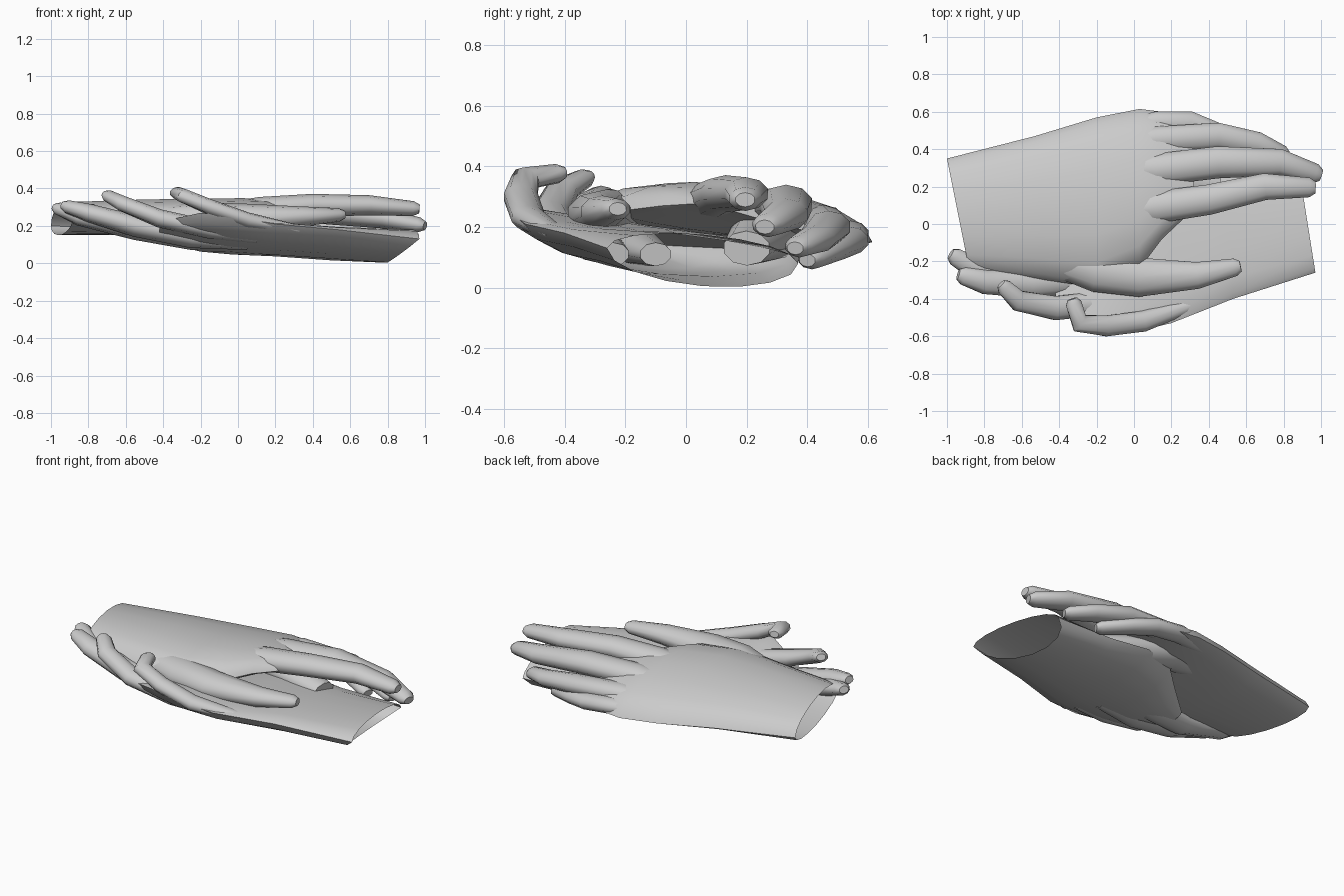
import bpy, bmesh, math
from mathutils import Vector

cube = bpy.data.objects.get("Cube")
if cube:
    bpy.data.objects.remove(cube, do_unlink=True)

skin = bpy.data.materials.new("plain_grey")
skin.use_nodes = True
GREY = (0.6, 0.6, 0.6, 1)
skin.diffuse_color = GREY
skin.node_tree.nodes["Principled BSDF"].inputs["Base Color"].default_value = GREY

MID = 0.19   # height of the point through which the two palms mirror


def invert(p):
    return Vector((-p[0], -p[1], 2 * MID - p[2]))


def loft(name, rings, cap_start, cap_end):
    """Skin a list of equal rings, optionally closing the ends."""
    bm = bmesh.new()
    loops = [[bm.verts.new(p) for p in ring] for ring in rings]
    n = len(loops[0])
    for a, b in zip(loops, loops[1:]):
        for i in range(n):
            j = (i + 1) % n
            bm.faces.new((a[i], a[j], b[j], b[i]))
    if cap_start:
        bm.faces.new(loops[0][::-1])
    if cap_end:
        bm.faces.new(loops[-1])
    bmesh.ops.recalc_face_normals(bm, faces=bm.faces)
    mesh = bpy.data.meshes.new(name)
    bm.to_mesh(mesh)
    bm.free()
    mesh.materials.append(skin)
    ob = bpy.data.objects.new(name, mesh)
    bpy.context.collection.objects.link(ob)
    bpy.ops.object.select_all(action='DESELECT')
    ob.select_set(True)
    bpy.context.view_layer.objects.active = ob
    bpy.ops.object.shade_smooth_by_angle(angle=math.radians(50))


def palm_ring(x, skew, cut, y_thumb, y_little, z_thumb, z_little, back, under, n=16):
    """Arched section: high on the back of the hand, shallow under the palm."""
    ring = []
    for i in range(n):
        a = math.tau * i / n
        f = (1 + math.cos(a)) / 2
        s = math.sin(a)
        z = z_thumb + (z_little - z_thumb) * f + s * (back if s > 0 else under)
        ring.append(Vector((x + skew * (1 - 2 * f) + cut * max(s, 0),
                            y_thumb + (y_little - y_thumb) * f, z)))
    return ring


def digit(name, path, widths, flat=0.72, n=10):
    """Tapered finger along a path, with a small blunt tip."""
    pts = [Vector(p) for p in path]
    end = (pts[-1] - pts[-2]).normalized()
    pts.insert(-1, pts[-1] - end * widths[-1] * 0.6)
    sizes = list(widths) + [widths[-1] * 0.6]
    rings = []
    for k, p in enumerate(pts):
        t = (pts[min(k + 1, len(pts) - 1)] - pts[max(k - 1, 0)]).normalized()
        side = t.cross(Vector((0, 0, 1))).normalized()
        up = side.cross(t)
        rings.append([p + side * sizes[k] * math.cos(math.tau * (i + .5) / n)
                      + up * sizes[k] * flat * math.sin(math.tau * (i + .5) / n)
                      for i in range(n)])
    loft(name, rings, True, True)


# Forearm stubs, palms and knuckles, open at the wrist
upper_palm = [palm_ring(*r) for r in (
    (-0.94, 0.06, 0, -0.25, 0.35, 0.25, 0.20, 0.10, 0.07),
    (-0.50, 0.03, 0, -0.30, 0.47, 0.24, 0.18, 0.13, 0.05),
    (-0.20, 0.00, 0, -0.34, 0.57, 0.24, 0.16, 0.14, 0.03),
    (0.03, 0.00, 0, -0.24, 0.615, 0.25, 0.15, 0.14, 0.03),
    (0.15, 0.00, 0, -0.08, 0.60, 0.27, 0.15, 0.11, 0.02),
    (0.32, 0.00, 0, 0.08, 0.53, 0.28, 0.16, 0.05, 0.01))]
lower_palm = [palm_ring(*r) for r in (
    (-0.92, 0.05, 0.12, -0.37, 0.26, 0.30, 0.25, 0.10, 0.07),
    (-0.50, 0.03, 0, -0.37, 0.40, 0.29, 0.20, 0.11, 0.04),
    (-0.20, 0.00, 0, -0.37, 0.53, 0.26, 0.17, 0.12, 0.03),
    (0.03, 0.00, 0, -0.28, 0.585, 0.25, 0.13, 0.13, 0.02),
    (0.20, 0.00, 0, -0.12, 0.57, 0.25, 0.11, 0.12, 0.01),
    (0.42, 0.00, 0, 0.08, 0.46, 0.24, 0.16, 0.05, 0.01))]
loft("upper_palm", upper_palm, False, True)
loft("lower_palm", [[invert(p) for p in r] for r in lower_palm], False, True)

# Thumbs: the lower one presses up into the upper palm
thumb_widths = (0.08, 0.12, 0.11, 0.075, 0.05)
digit("upper_thumb", [(-0.50, -0.17, 0.24), (-0.20, -0.25, 0.24), (0.03, -0.285, 0.24),
                      (0.34, -0.275, 0.25), (0.57, -0.225, 0.26)], thumb_widths)
digit("lower_thumb", [(0.45, 0.20, 0.13), (0.15, 0.26, 0.17), (-0.05, 0.28, 0.21),
                      (-0.36, 0.25, 0.24), (-0.57, 0.22, 0.25)], thumb_widths)

# Fingers: straight and relaxed above, splayed and curling below
widths = {"index": (0.06, 0.09, 0.085, 0.075, 0.055),
          "middle": (0.06, 0.09, 0.09, 0.075, 0.055),
          "ring": (0.05, 0.075, 0.075, 0.065, 0.05),
          "little": (0.04, 0.065, 0.065, 0.06, 0.05)}
upper = {
    "index": [(-0.15, 0.05, 0.27), (0.12, 0.09, 0.29), (0.40, 0.13, 0.31),
              (0.70, 0.20, 0.31), (0.97, 0.195, 0.29)],
    "middle": [(-0.15, 0.27, 0.25), (0.12, 0.29, 0.265), (0.45, 0.33, 0.275),
               (0.78, 0.33, 0.24), (1.0, 0.26, 0.20)],
    "ring": [(-0.15, 0.41, 0.21), (0.12, 0.45, 0.22), (0.45, 0.47, 0.20),
             (0.66, 0.43, 0.16), (0.82, 0.36, 0.13)],
    "little": [(-0.15, 0.49, 0.18), (0.12, 0.54, 0.175), (0.30, 0.54, 0.155),
               (0.43, 0.49, 0.13), (0.62, 0.40, 0.09)]}
lower = {
    "index": [(0.05, -0.10, 0.11), (-0.25, -0.15, 0.13), (-0.55, -0.24, 0.18),
              (-0.85, -0.24, 0.25), (-0.98, -0.16, 0.30)],
    "middle": [(0.05, -0.24, 0.11), (-0.25, -0.29, 0.14), (-0.55, -0.32, 0.20),
               (-0.80, -0.31, 0.27), (-0.94, -0.27, 0.31)],
    "ring": [(0.10, -0.38, 0.14), (-0.15, -0.42, 0.18), (-0.42, -0.45, 0.24),
             (-0.62, -0.41, 0.32), (-0.71, -0.32, 0.37)],
    "little": [(0.32, -0.43, 0.18), (0.05, -0.52, 0.23), (-0.15, -0.545, 0.30),
               (-0.29, -0.53, 0.36), (-0.33, -0.40, 0.38)]}
for hand, fingers, slim in (("upper", upper, 1.0), ("lower", lower, 0.9)):
    for finger, path in fingers.items():
        digit(f"{hand}_{finger}_finger", path, [w * slim for w in widths[finger]])
